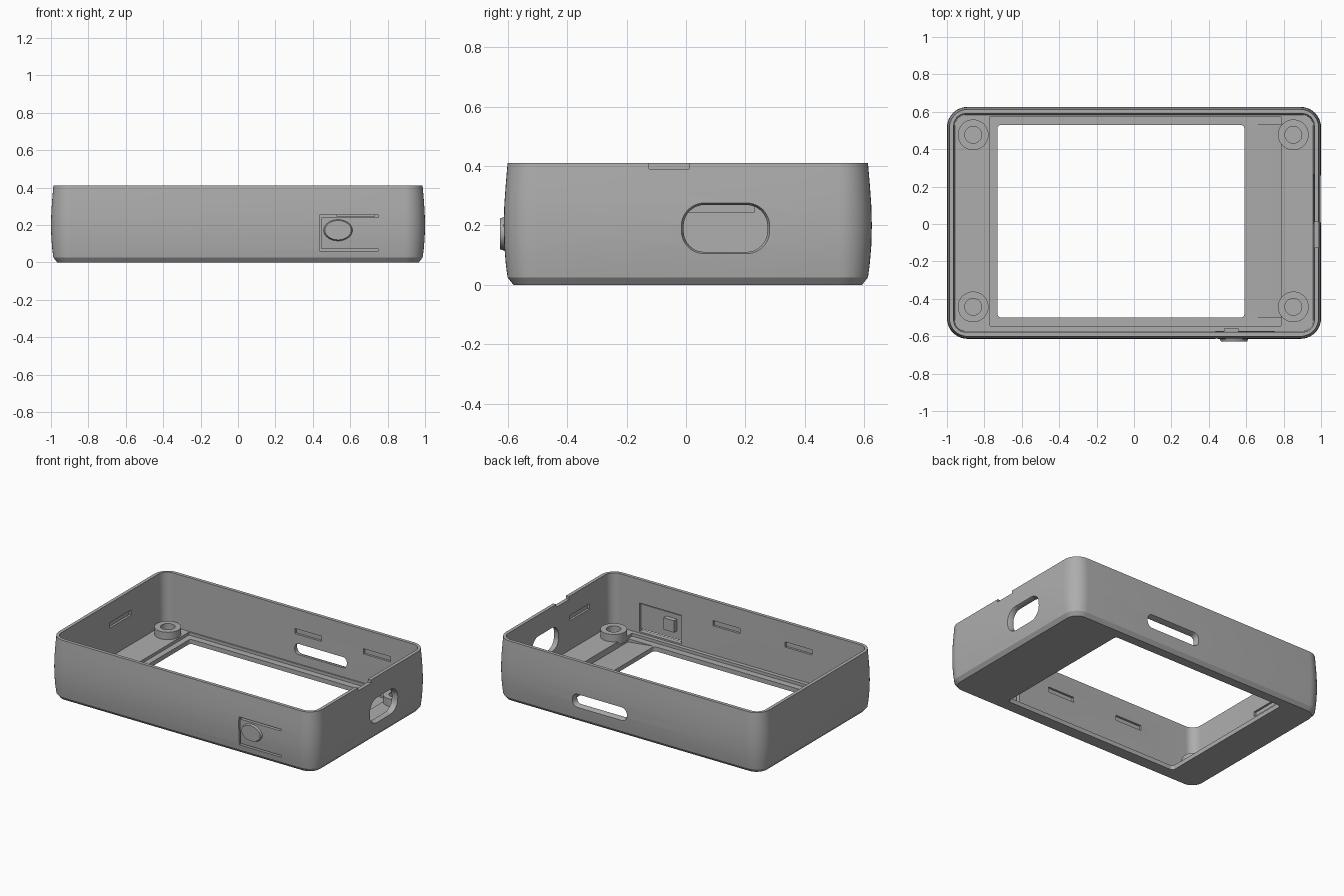
import bpy, bmesh, math
from mathutils import Matrix, Vector

cube = bpy.data.objects.get("Cube")
if cube:
    bpy.data.objects.remove(cube, do_unlink=True)

grey = bpy.data.materials.new("matte grey plastic")
grey.use_nodes = True
GREY = (0.42, 0.42, 0.42, 1)
grey.diffuse_color = GREY
grey.node_tree.nodes["Principled BSDF"].inputs["Base Color"].default_value = GREY

YC = 0.006               # body centre in y
FLOOR = 0.05             # top of the floor
ALONG_X = Matrix.Rotation(math.pi / 2, 4, 'Y')
ALONG_BACK = Matrix.Rotation(-math.pi / 2, 4, 'X')
ALONG_FRONT = Matrix.Rotation(math.pi / 2, 4, 'X')


def finish(bm, name):
    bmesh.ops.remove_doubles(bm, verts=bm.verts, dist=1e-5)
    bmesh.ops.recalc_face_normals(bm, faces=bm.faces)
    mesh = bpy.data.meshes.new(name)
    bm.to_mesh(mesh)
    bm.free()
    mesh.materials.append(grey)
    obj = bpy.data.objects.new(name, mesh)
    bpy.context.collection.objects.link(obj)
    return obj


def rounded(hx, hy, r, n=10):
    """Rounded rectangle outline, counter-clockwise."""
    pts = []
    for q, (sx, sy) in enumerate([(1, 1), (-1, 1), (-1, -1), (1, -1)]):
        for i in range(n + 1):
            a = math.pi / 2 * (q + i / n)
            pts.append((sx * (hx - r) + r * math.cos(a), sy * (hy - r) + r * math.sin(a)))
    return pts


def loft(name, rings, matrix):
    """Closed solid through rings of (half x, half y, corner radius, z)."""
    bm = bmesh.new()
    loops = [[bm.verts.new(matrix @ Vector((x, y, z))) for x, y in rounded(hx, hy, r)]
             for hx, hy, r, z in rings]
    count = len(loops[0])
    for a, b in zip(loops, loops[1:]):
        for i in range(count):
            j = (i + 1) % count
            bm.faces.new((a[i], a[j], b[j], b[i]))
    bm.faces.new(loops[0])
    bm.faces.new(loops[-1])
    return finish(bm, name)


def box(name, x, y, z):
    bm = bmesh.new()
    bmesh.ops.create_cube(bm, size=1)
    for v in bm.verts:
        v.co = [lo + (c + 0.5) * (hi - lo) for c, (lo, hi) in zip(v.co, (x, y, z))]
    return finish(bm, name)


def cut(target, cutter):
    mod = target.modifiers.new("cut", 'BOOLEAN')
    mod.operation, mod.solver, mod.object = 'DIFFERENCE', 'EXACT', cutter
    bpy.context.view_layer.objects.active = target
    bpy.ops.object.modifier_apply(modifier=mod.name)
    bpy.data.objects.remove(cutter, do_unlink=True)


def smooth(obj):
    bpy.ops.object.select_all(action='DESELECT')
    obj.select_set(True)
    bpy.context.view_layer.objects.active = obj
    bpy.ops.object.shade_smooth_by_angle(angle=math.radians(30))


# Tray with bulging walls: up the outside, over the rim, down the inside
outside = [(0.033, 0), (0.013, 0.025), (0.007, 0.07), (0.002, 0.13), (0, 0.2),
           (0.002, 0.27), (0.007, 0.34), (0.013, 0.41)]
inside = [(0.036, 0.41), (0.042, FLOOR)]
rings = [(1 - i, 0.62 - i, 0.11 - i, z) for i, z in outside]
rings += [(1 - i, 0.62 - i, 0.1 - i, z) for i, z in inside]
case = loft("case_shell", rings, Matrix.Translation((0, YC, 0)))

# Shallow screen recess and the window through the floor
cut(case, box("recess", (-0.77, 0.785), (-0.545, 0.575), (0.03, 0.2)))
cut(case, loft("window", [(0.66, 0.515, 0.02, -0.1), (0.66, 0.515, 0.02, 0.2)],
               Matrix.Translation((-0.07, 0.015, 0))))

# Sloped ledge beside the window
ramp = box("ramp", (0.585, 0.785), (-0.5, 0.53), (0.008, 0.2))
for v in ramp.data.vertices:
    if v.co.x < 0.6 and v.co.z < 0.1:
        v.co.z = 0.031
cut(case, ramp)

# Connector opening with chamfered edge, and the rim notch above it
cut(case, loft("port", [(0.079, 0.141, 0.07, 0.9), (0.079, 0.141, 0.07, 0.984),
                        (0.092, 0.154, 0.083, 1.01)],
               Matrix.Translation((0, 0.133, 0.19)) @ ALONG_X))
cut(case, box("notch", (0.9, 1.1), (-0.125, 0.012), (0.39, 0.5)))

# Card slot in the back wall with a flared mouth
cut(case, loft("card_slot", [(0.195, 0.036, 0.03, 0.5), (0.195, 0.036, 0.03, 0.6),
                             (0.21, 0.052, 0.046, 0.64)],
               Matrix.Translation((0.21, 0, 0.147)) @ ALONG_BACK))

# Snap-fit pockets on the inner walls
POCKET_Z = (0.245, 0.28)
for x0 in (0.015, 0.53):
    cut(case, box("pocket", (x0, x0 + 0.2), (0.5, 0.602), POCKET_Z))
for x0 in (0, -0.54):
    cut(case, box("pocket", (x0, x0 + 0.2), (-0.59, -0.5), POCKET_Z))
cut(case, box("pocket", (-0.976, -0.9), (0, 0.23), POCKET_Z))
cut(case, box("pocket", (0.9, 0.976), (-0.34, -0.13), POCKET_Z))

# Flexible button tab: thinned inside, with a U-shaped slit around it
cut(case, box("thinning", (0.435, 0.75), (-0.59, -0.5), (0.06, 0.252)))
WALL = (-0.7, -0.5)
cut(case, box("slit", (0.435, 0.75), WALL, (0.24, 0.252)))
cut(case, box("slit", (0.435, 0.75), WALL, (0.06, 0.072)))
cut(case, box("slit", (0.435, 0.446), WALL, (0.065, 0.245)))
smooth(case)

# Oval button cap and its inner plunger
bm = bmesh.new()
bmesh.ops.create_cone(bm, cap_ends=True, segments=40, radius1=1, radius2=0.86, depth=1,
                      matrix=Matrix.Translation((0.535, -0.615, 0.172)) @ ALONG_FRONT
                      @ Matrix.Diagonal((0.082, 0.06, 0.024, 1)))
smooth(finish(bm, "button_cap"))
box("button_plunger", (0.48, 0.56), (-0.6, -0.558), (0.13, 0.21))

# Screw bosses in the corners
for side, x in (("right", -0.86), ("left", 0.852)):
    for end, y in (("front", -0.443), ("back", 0.477)):
        tube = [(r, r, r, z) for r, z in ((0.082, 0.03), (0.082, 0.1), (0.045, 0.1), (0.045, 0.052))]
        smooth(loft(f"{end}_{side}_boss", tube, Matrix.Translation((x, y, 0))))
